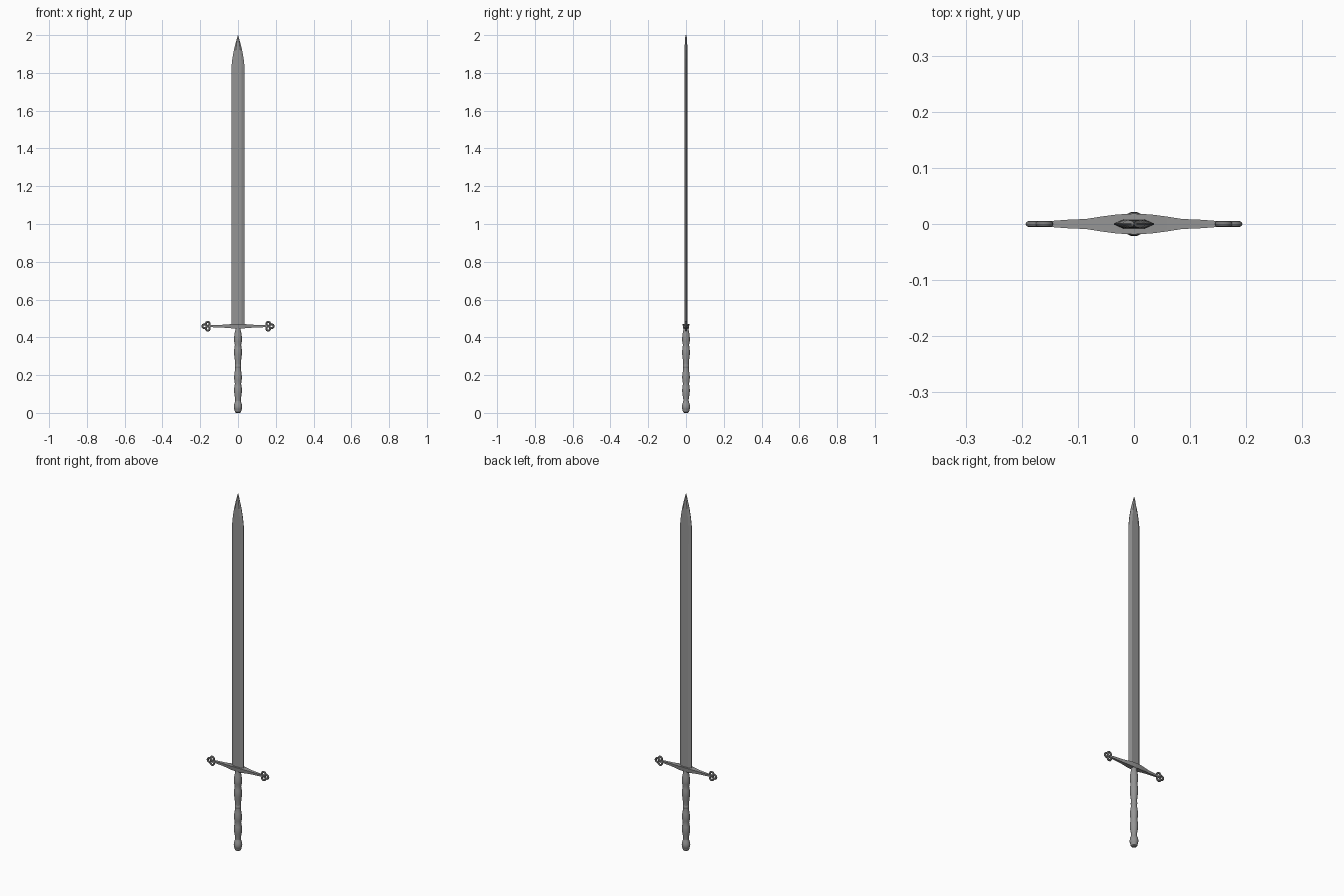
import bpy, bmesh, math

if "Cube" in bpy.data.objects:
    bpy.data.objects.remove(bpy.data.objects["Cube"])

# dark steel used by every part
steel = bpy.data.materials.new("dark_steel")
steel.diffuse_color = (0.3, 0.3, 0.3, 1)
steel.use_nodes = True
steel.node_tree.nodes["Principled BSDF"].inputs["Base Color"].default_value = steel.diffuse_color


def loft(name, sections):
    """Skin closed rings of equal length and cap both ends."""
    bm = bmesh.new()
    rings = [[bm.verts.new(p) for p in s] for s in sections]
    n = len(rings[0])
    for a, b in zip(rings, rings[1:]):
        for i in range(n):
            j = (i + 1) % n
            bm.faces.new((a[i], a[j], b[j], b[i]))
    bm.faces.new(list(reversed(rings[0])))
    bm.faces.new(rings[-1])
    bmesh.ops.recalc_face_normals(bm, faces=bm.faces)
    me = bpy.data.meshes.new(name)
    bm.to_mesh(me)
    bm.free()
    me.materials.append(steel)
    ob = bpy.data.objects.new(name, me)
    bpy.context.collection.objects.link(ob)
    return ob


def smooth(ob, angle=35):
    bpy.ops.object.select_all(action='DESELECT')
    ob.select_set(True)
    bpy.context.view_layer.objects.active = ob
    bpy.ops.object.shade_smooth_by_angle(angle=math.radians(angle))


# blade: flat middle with long bevels towards both edges
def blade_section(z, w, t):
    half = [(w, t * 0.15), (w * 0.55, t), (-w * 0.55, t), (-w, t * 0.15)]
    return [(x, y, z) for x, y in half] + [(x, -y, z) for x, y in reversed(half)]


loft("blade", [blade_section(*s) for s in [
    (0.455, 0.0355, 0.0085), (1.83, 0.035, 0.0075), (1.875, 0.030, 0.0075),
    (1.92, 0.022, 0.007), (1.96, 0.012, 0.0065), (1.985, 0.005, 0.005),
    (2.0, 0.0006, 0.002)]])


# crossguard: tapering bar with flat faces, wide in the middle
half_bar = [(0.0, 0.0185, 0.012), (0.03, 0.017, 0.0115), (0.06, 0.013, 0.009),
            (0.085, 0.009, 0.0075), (0.12, 0.0075, 0.006), (0.153, 0.005, 0.005)]
bar = [(-x, y, h) for x, y, h in reversed(half_bar[1:])] + half_bar
loft("crossguard", [[(x, y * sy, 0.459 + h * sz) for sy, sz in
                     [(1, 1), (-1, 1), (-0.8, -1), (0.8, -1)]]
                    for x, y, h in bar])

# trefoil rings at both ends of the guard
for side, label in ((1, "right"), (-1, "left")):
    for k, (x, dz) in enumerate([(0.1775, 0), (0.160, 0.0125), (0.160, -0.0125)]):
        bpy.ops.mesh.primitive_torus_add(
            major_radius=0.0105, minor_radius=0.0053, major_segments=16,
            minor_segments=8, location=(side * x, 0, 0.459 + dz),
            rotation=(math.pi / 2, 0, 0))
        ring = bpy.context.object
        ring.name = f"guard_ring_{label}_{k + 1}"
        ring.data.materials.append(steel)
        smooth(ring)


# turned parts
def turned(name, profile, seg=14):
    ob = loft(name, [[(r * math.cos(2 * math.pi * i / seg),
                       r * math.sin(2 * math.pi * i / seg), z)
                      for i in range(seg)] for z, r in profile])
    smooth(ob)
    return ob


# grip: two swelling handle sections with a small collar between
turned("grip", [
    (0.06, 0.0145), (0.075, 0.015), (0.10, 0.0195), (0.12, 0.021), (0.138, 0.0195),
    (0.155, 0.0165), (0.172, 0.0195), (0.19, 0.021), (0.21, 0.0185), (0.232, 0.015),
    (0.262, 0.015), (0.285, 0.0175), (0.308, 0.0205), (0.325, 0.021),
    (0.342, 0.0195), (0.360, 0.0165), (0.378, 0.0205), (0.395, 0.021),
    (0.42, 0.0185), (0.437, 0.0145), (0.452, 0.014)])
turned("grip_collar", [(0.238, 0.015), (0.243, 0.0165), (0.251, 0.0165), (0.256, 0.015)])

# pommel
turned("pommel", [
    (0.0, 0.010), (0.004, 0.0155), (0.012, 0.018), (0.017, 0.0185), (0.021, 0.021),
    (0.032, 0.022), (0.044, 0.021), (0.053, 0.0175), (0.064, 0.0145)])
